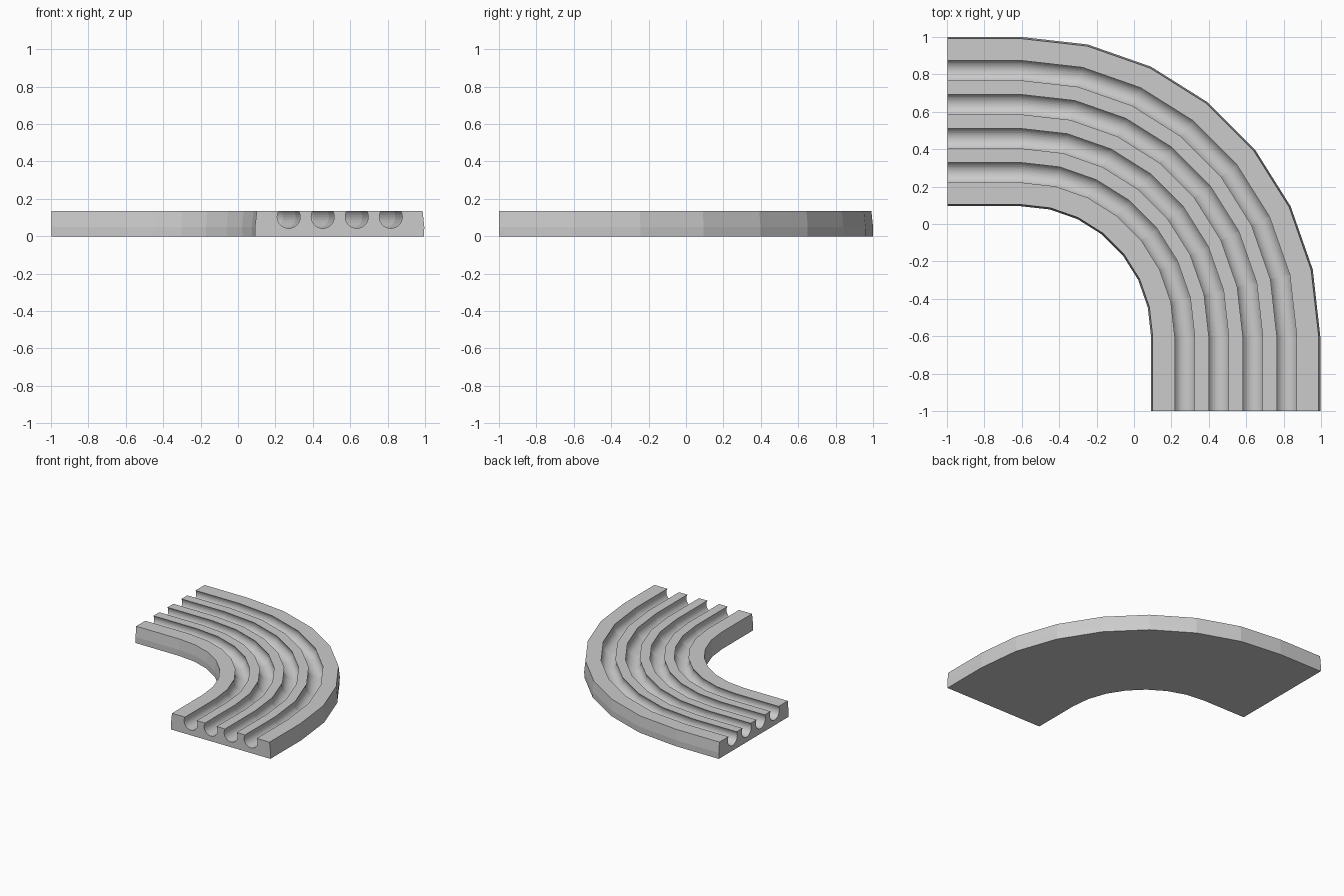
import bpy, bmesh
from math import sin, cos, asin, pi, radians

if "Cube" in bpy.data.objects:
    bpy.data.objects.remove(bpy.data.objects["Cube"])

CX, CY = -0.604, -0.6          # bend centre
H = 0.135                      # slab height
GROOVES = [0.875, 1.057, 1.239, 1.421]   # groove centre radii
GR, GZ, GSEG = 0.0615, 0.104, 24         # groove radius, axis height, sides
BEND = 7                       # facets in the bend

# Cross-section as (radius, height): flared walls, round grooves cut from the top
profile = [(1.599, 0), (0.696, 0), (0.695, 0.05), (0.704, H)]
lip = asin((H - GZ) / GR)
for c in GROOVES:
    for i in range(GSEG + 1):
        a = pi - lip + (pi + 2 * lip) * i / GSEG
        profile.append((c + GR * cos(a), GZ + GR * sin(a)))
profile += [(1.591, H), (1.60, 0.05)]


def station(kind, t=0.0):
    """Profile points at a straight end or at angle t round the bend."""
    if kind == "left":
        return [(-0.998, CY + r, z) for r, z in profile]
    if kind == "front":
        return [(CX + r, -1.0, z) for r, z in profile]
    return [(CX + r * sin(t), CY + r * cos(t), z) for r, z in profile]


stations = [station("left")]
stations += [station("bend", radians(90) * i / BEND) for i in range(BEND + 1)]
stations += [station("front")]

# Sweep the section along straight, bend, straight and cap the ends
bm = bmesh.new()
rings = [[bm.verts.new(p) for p in s] for s in stations]
n = len(profile)
for a, b in zip(rings, rings[1:]):
    for i in range(n):
        j = (i + 1) % n
        bm.faces.new((a[i], a[j], b[j], b[i]))
caps = [bm.faces.new(rings[0]), bm.faces.new(rings[-1])]
bmesh.ops.recalc_face_normals(bm, faces=bm.faces)
bmesh.ops.triangulate(bm, faces=caps, ngon_method='EAR_CLIP')

mesh = bpy.data.meshes.new("curved_grooved_track")
bm.to_mesh(mesh)
bm.free()
track = bpy.data.objects.new("curved_grooved_track", mesh)
bpy.context.collection.objects.link(track)
